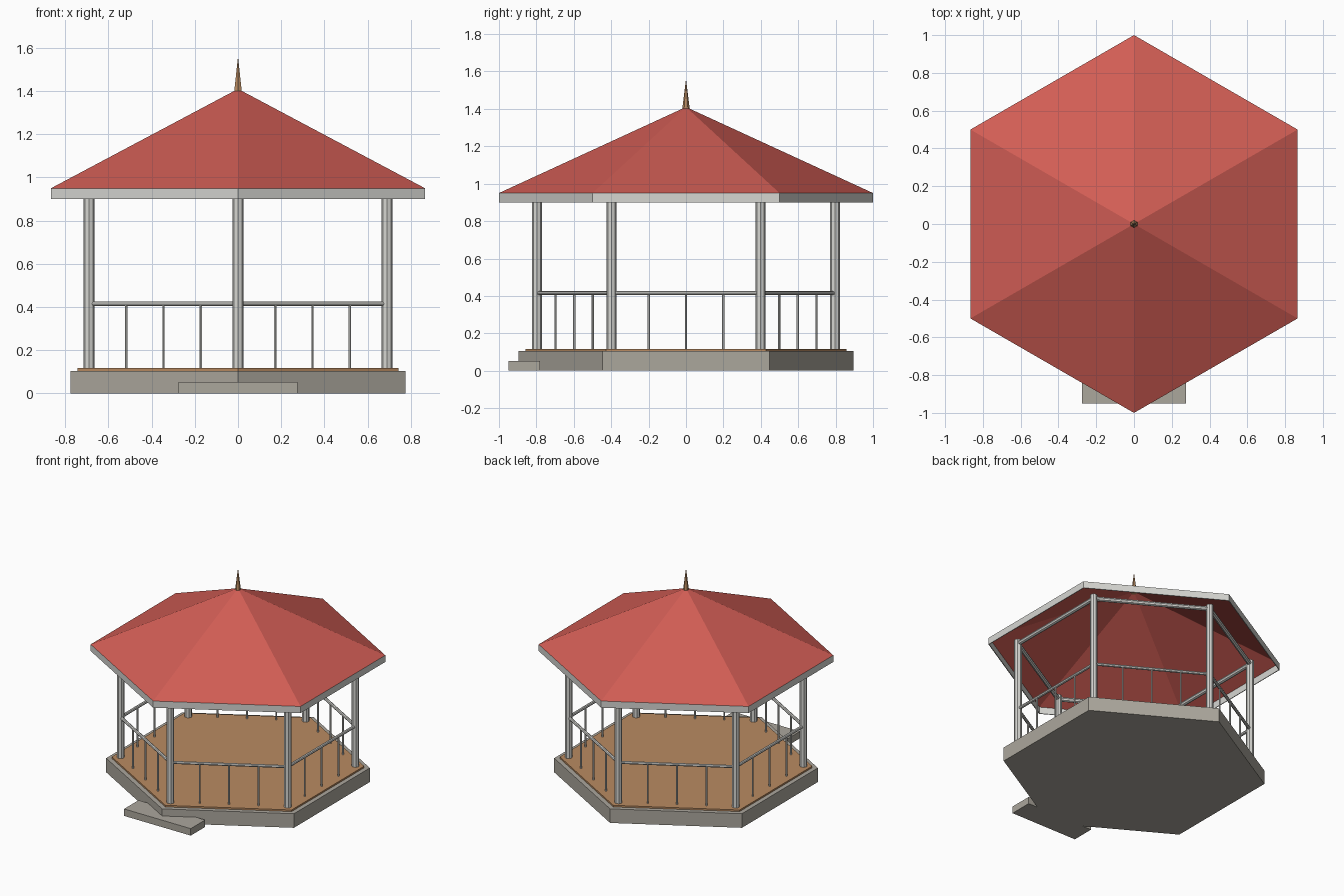
import bpy
import bmesh
import math
from mathutils import Vector, Matrix

cube = bpy.data.objects.get("Cube")
if cube:
    bpy.data.objects.remove(cube, do_unlink=True)


def material(name, rgb):
    m = bpy.data.materials.new(name)
    m.use_nodes = True
    m.diffuse_color = (*rgb, 1)
    m.node_tree.nodes["Principled BSDF"].inputs["Base Color"].default_value = (*rgb, 1)
    return m


RED = material("roof_red", (0.64, 0.11, 0.09))
WHITE = material("painted_white", (0.67, 0.67, 0.64))
WOOD = material("warm_wood", (0.49, 0.26, 0.12))
STONE = material("grey_stone", (0.41, 0.385, 0.335))


def finish(name, bm, mat):
    mesh = bpy.data.meshes.new(name)
    bm.to_mesh(mesh)
    bm.free()
    mesh.materials.append(mat)
    obj = bpy.data.objects.new(name, mesh)
    bpy.context.collection.objects.link(obj)
    return obj


def prism(name, mat, sides, r1, r2, z0, z1, caps=True):
    """Upright prism or pyramid with a corner facing the front."""
    bm = bmesh.new()
    bmesh.ops.create_cone(bm, cap_ends=caps, segments=sides, radius1=r1, radius2=r2,
                          depth=z1 - z0,
                          matrix=Matrix.Translation((0, 0, (z0 + z1) / 2)))
    return finish(name, bm, mat)


def bar(name, mat, a, b, radius, sides=8):
    """Round bar between two points."""
    a, b = Vector(a), Vector(b)
    turn = (b - a).to_track_quat("Z", "Y").to_matrix().to_4x4()
    bm = bmesh.new()
    bmesh.ops.create_cone(bm, cap_ends=True, segments=sides, radius1=radius,
                          radius2=radius, depth=(b - a).length,
                          matrix=Matrix.Translation((a + b) / 2) @ turn)
    return finish(name, bm, mat)


def corner(i, z, r=0.797):
    angle = math.radians(60 * i - 90)
    return Vector((r * math.cos(angle), r * math.sin(angle), z))


# Stone base, wooden floor and entry step
BASE_TOP, FLOOR_TOP, EAVES = 0.105, 0.117, 0.95
prism("stone_base", STONE, 6, 0.895, 0.895, 0, BASE_TOP)
prism("wooden_floor", WOOD, 6, 0.857, 0.857, BASE_TOP, FLOOR_TOP)
bm = bmesh.new()
bmesh.ops.create_cube(bm, size=1, matrix=Matrix.Translation((0, -0.865, 0.026))
                      @ Matrix.Diagonal((0.55, 0.17, 0.052, 1)))
finish("entry_step", bm, STONE)

# Posts, handrails, balusters and top beams around the six sides
for i in range(6):
    bar(f"post_{i}", WHITE, corner(i, FLOOR_TOP), corner(i, EAVES), 0.026)
    bar(f"handrail_{i}", WHITE, corner(i, 0.415), corner(i + 1, 0.415), 0.011)
    bar(f"top_beam_{i}", WHITE, corner(i, 0.925), corner(i + 1, 0.925), 0.016)
    for k in (1, 2, 3):
        foot = corner(i, FLOOR_TOP).lerp(corner(i + 1, FLOOR_TOP), k / 4)
        head = Vector((foot.x, foot.y, 0.415))
        bar(f"baluster_{i}_{k}", WHITE, foot, head, 0.006, 6)

# Open-bottomed roof with a thin fascia band and a finial
prism("roof", RED, 6, 1, 0, EAVES, 1.41, caps=False)
fascia = prism("fascia", WHITE, 6, 1, 1, 0.9, EAVES, caps=False)
thick = fascia.modifiers.new("thickness", "SOLIDIFY")
thick.thickness = 0.006
thick.offset = -1
prism("finial", WOOD, 6, 0.02, 0, 1.4, 1.56)
